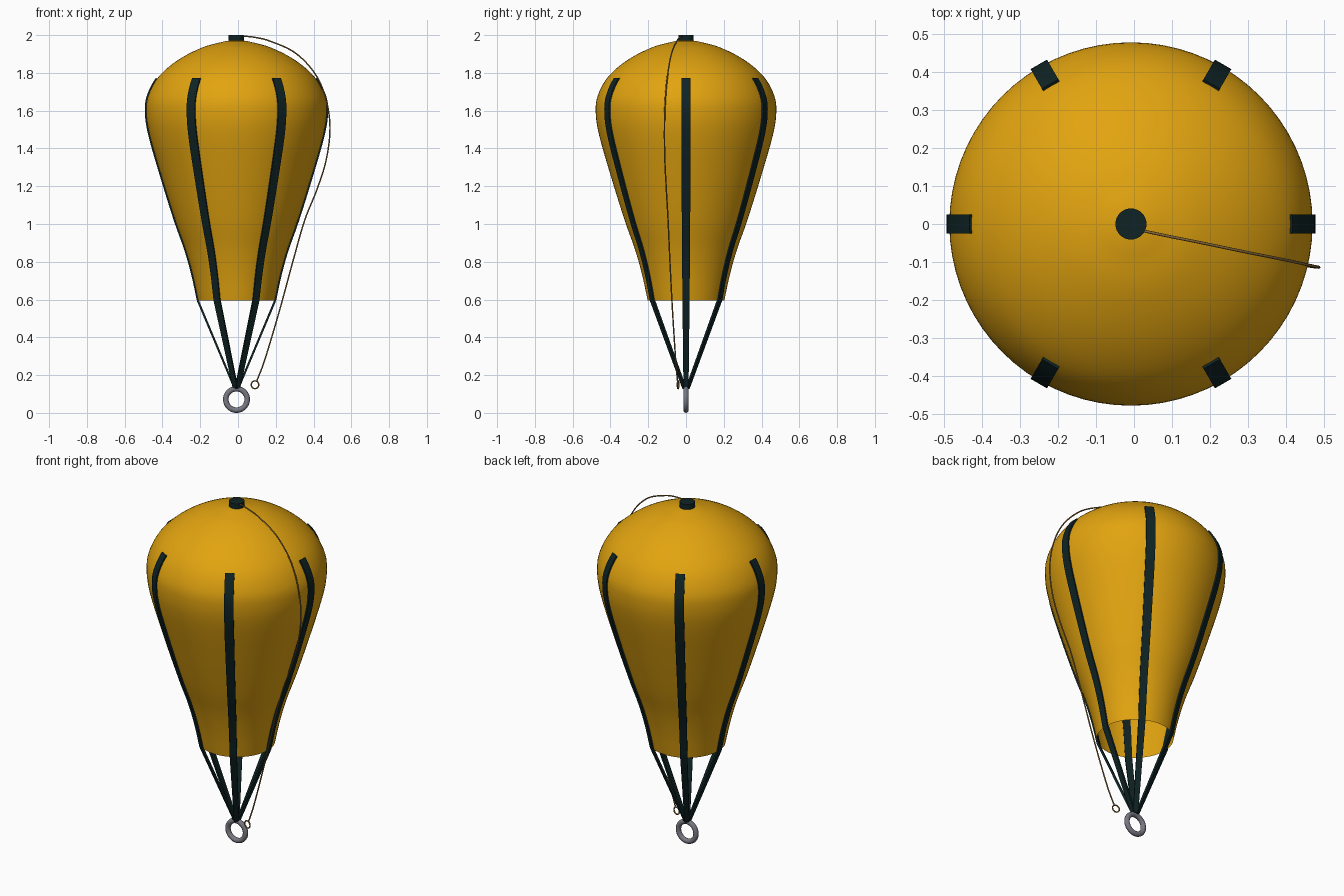
import bpy, bmesh, math
from mathutils import Vector, Matrix

if "Cube" in bpy.data.objects:
    bpy.data.objects.remove(bpy.data.objects["Cube"])

CX = -0.008  # axis of the balloon


def material(name, r, g, b):
    m = bpy.data.materials.new(name)
    m.use_nodes = True
    m.diffuse_color = (r, g, b, 1)
    m.node_tree.nodes["Principled BSDF"].inputs["Base Color"].default_value = (r, g, b, 1)
    return m


YELLOW = material("yellow fabric", 0.76, 0.37, 0.005)
DARK = material("dark webbing", 0.005, 0.017, 0.018)
STEEL = material("grey steel", 0.19, 0.19, 0.23)
CORD = material("tan cord", 0.26, 0.15, 0.04)


def finish(obj, mat, angle=40):
    obj.data.materials.append(mat)
    bpy.ops.object.select_all(action='DESELECT')
    obj.select_set(True)
    bpy.context.view_layer.objects.active = obj
    bpy.ops.object.shade_smooth_by_angle(angle=math.radians(angle))
    return obj


def mesh_object(name, bm, mat, angle=40, fix=True):
    if fix:
        bmesh.ops.recalc_face_normals(bm, faces=bm.faces)
    me = bpy.data.meshes.new(name)
    bm.to_mesh(me)
    bm.free()
    obj = bpy.data.objects.new(name, me)
    bpy.context.collection.objects.link(obj)
    return finish(obj, mat, angle)


def smooth_path(points, steps=5):
    """Catmull-Rom curve through the points."""
    p = [Vector(q) for q in points]
    p = [2 * p[0] - p[1]] + p + [2 * p[-1] - p[-2]]
    out = []
    for a, b, c, d in zip(p, p[1:], p[2:], p[3:]):
        for i in range(steps):
            t = i / steps
            out.append(0.5 * (2 * b + (c - a) * t + (2 * a - 5 * b + 4 * c - d) * t ** 2
                              + (3 * b - a - 3 * c + d) * t ** 3))
    return out + [p[-2]]


def torus(name, centre, major, minor, mat, turn=0, sides=12, segments=40):
    bpy.ops.mesh.primitive_torus_add(
        major_radius=major, minor_radius=minor, major_segments=segments, minor_segments=sides,
        location=centre, rotation=(math.pi / 2, 0, turn))
    obj = bpy.context.object
    obj.name = name
    return finish(obj, mat, 80)


# Balloon envelope: lathed (radius, height) profile with an open mouth
profile = smooth_path([(0.203, 0.595), (0.232, 0.73), (0.27, 0.865), (0.325, 1.02), (0.40, 1.26),
                       (0.46, 1.47), (0.478, 1.59), (0.467, 1.68), (0.412, 1.78), (0.31, 1.868),
                       (0.18, 1.935), (0.06, 1.968)])
SEG = 72
bm = bmesh.new()
rings = []
for r, z in profile:
    rings.append([bm.verts.new((CX + r * math.cos(a), r * math.sin(a), z))
                  for a in (math.tau * k / SEG for k in range(SEG))])
for low, high in zip(rings, rings[1:]):
    for k in range(SEG):
        n = (k + 1) % SEG
        bm.faces.new((low[k], low[n], high[n], high[k]))
tip = bm.verts.new((CX, 0, 1.975))
for k in range(SEG):
    bm.faces.new((rings[-1][k], rings[-1][(k + 1) % SEG], tip))
mesh_object("envelope", bm, YELLOW, 60, fix=False)

# Crown cap
bpy.ops.mesh.primitive_cylinder_add(vertices=32, radius=0.041, depth=0.04, location=(CX, 0, 1.98))
bpy.context.object.name = "crown_cap"
finish(bpy.context.object, DARK)

# Six load straps: webbing that follows the envelope and then runs to the ring
path = [Vector((0.008, 0.13))] + [p for p in profile if p.y < 1.768]
path.append(Vector((0.42, 1.77)))


def strap_width(z):
    if z < 0.6:
        return 0.027 + 0.011 * (z - 0.13) / 0.47
    return 0.038 + 0.012 * min(1, (z - 0.6) / 0.8)


for s in range(6):
    bm = bmesh.new()
    turn = Matrix.Translation((CX, 0, 0)) @ Matrix.Rotation(s * math.tau / 6, 4, 'Z')
    loops = []
    for i, p in enumerate(path):
        along = (path[min(i + 1, len(path) - 1)] - path[max(i - 1, 0)]).normalized()
        out = Vector((along.y, -along.x))
        half = strap_width(p.y) / 2
        loop = []
        for depth, side in ((-0.004, -half), (0.007, -half), (0.007, half), (-0.004, half)):
            q = p + out * depth
            loop.append(bm.verts.new(turn @ Vector((q.x, side, q.y))))
        loops.append(loop)
    for a, b in zip(loops, loops[1:]):
        for k in range(4):
            n = (k + 1) % 4
            bm.faces.new((a[k], a[n], b[n], b[k]))
    bm.faces.new(loops[0])
    bm.faces.new(loops[-1])
    mesh_object("load_strap_%d" % (s + 1), bm, DARK, 35)

# Anchor ring
torus("anchor_ring", (CX, 0, 0.0712), 0.0567, 0.0145, STEEL)

# Pull cord hanging from the crown down one side
cord_path = smooth_path([(0.015, -0.016, 1.996), (0.09, -0.032, 1.988), (0.17, -0.048, 1.968),
                         (0.30, -0.075, 1.908), (0.405, -0.096, 1.80), (0.464, -0.109, 1.668),
                         (0.487, -0.114, 1.51), (0.467, -0.112, 1.34), (0.417, -0.104, 1.18),
                         (0.353, -0.095, 1.02), (0.29, -0.085, 0.80), (0.222, -0.072, 0.55),
                         (0.143, -0.055, 0.285), (0.10, -0.045, 0.17)], 6)
curve = bpy.data.curves.new("pull_cord", 'CURVE')
curve.dimensions = '3D'
curve.bevel_depth = 0.0038
curve.bevel_resolution = 2
curve.use_fill_caps = True
spline = curve.splines.new('POLY')
spline.points.add(len(cord_path) - 1)
for point, co in zip(spline.points, cord_path):
    point.co = (*co, 1)
cord = bpy.data.objects.new("pull_cord", curve)
bpy.context.collection.objects.link(cord)
bpy.ops.object.select_all(action='DESELECT')
cord.select_set(True)
bpy.context.view_layer.objects.active = cord
bpy.ops.object.convert(target='MESH')
finish(bpy.context.object, CORD, 70)

# Finger loop at the end of the cord
torus("cord_loop", (0.09, -0.042, 0.149), 0.0205, 0.0038, CORD, turn=-0.2, sides=8, segments=24)
